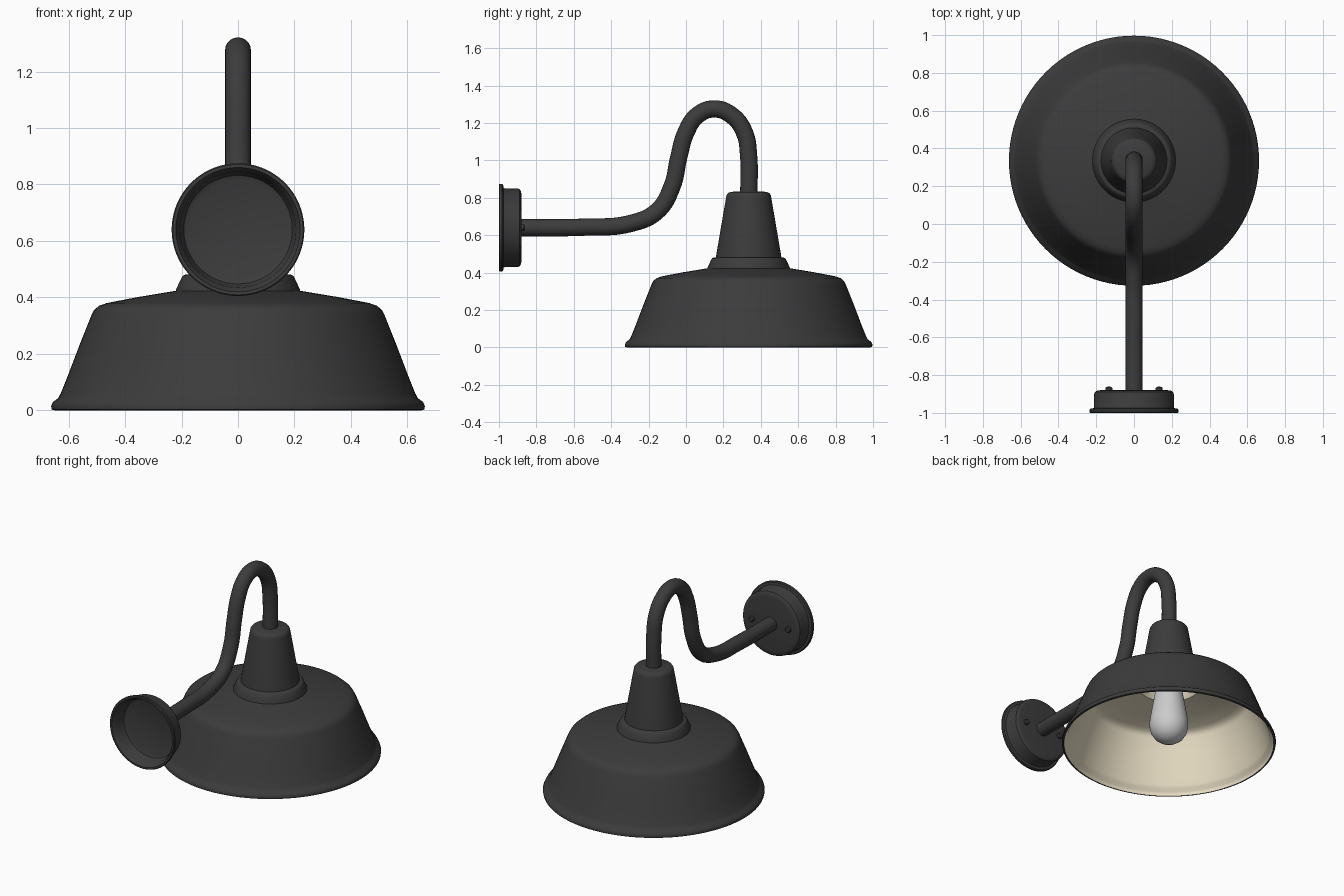
import bpy, bmesh, math

if "Cube" in bpy.data.objects:
    bpy.data.objects.remove(bpy.data.objects["Cube"])

AXIS_Y = 0.335   # shade axis
PLATE_Z = 0.64   # wall plate height


def material(name, rgb):
    m = bpy.data.materials.new(name)
    m.diffuse_color = (*rgb, 1)
    m.use_nodes = True
    m.node_tree.nodes["Principled BSDF"].inputs["Base Color"].default_value = m.diffuse_color
    return m


DARK = material("dark_metal", (0.045, 0.045, 0.045))
CREAM = material("cream_enamel", (0.82, 0.74, 0.56))
WHITE = material("bulb_glass", (0.85, 0.85, 0.83))


def finish(ob, mat, angle=35):
    ob.data.materials.append(mat)
    bpy.ops.object.select_all(action='DESELECT')
    ob.select_set(True)
    bpy.context.view_layer.objects.active = ob
    bpy.ops.object.shade_smooth_by_angle(angle=math.radians(angle))


def lathe(name, profile, mat, loc, rot=(0, 0, 0), n=96):
    """Spin (radius, height) points round local z; upward runs face outward."""
    bm = bmesh.new()
    rings = []
    for r, z in profile:
        rings.append([bm.verts.new((r * math.cos(2 * math.pi * j / n),
                                    r * math.sin(2 * math.pi * j / n), z)) for j in range(n)])
    for a, b in zip(rings, rings[1:]):
        for j in range(n):
            k = (j + 1) % n
            bm.faces.new((a[j], a[k], b[k], b[j]))
    bmesh.ops.remove_doubles(bm, verts=bm.verts, dist=1e-5)
    me = bpy.data.meshes.new(name)
    bm.to_mesh(me)
    bm.free()
    ob = bpy.data.objects.new(name, me)
    ob.location, ob.rotation_euler = loc, rot
    bpy.context.collection.objects.link(ob)
    finish(ob, mat)
    return ob


SHADE = (0, AXIS_Y, 0)

# Bell shade with rolled rim
lathe("shade", [(0.648, 0), (0.66, 0.003), (0.662, 0.015), (0.655, 0.03), (0.637, 0.043),
                (0.628, 0.06), (0.60, 0.13), (0.56, 0.235), (0.52, 0.335), (0.51, 0.355),
                (0.493, 0.37), (0.465, 0.38), (0.35, 0.402), (0.21, 0.425)], DARK, SHADE)

# Cream inside of the shade, running up into the neck
lathe("shade_lining", [(0.0, 0.62), (0.13, 0.62), (0.16, 0.46), (0.195, 0.413), (0.35, 0.39),
                       (0.46, 0.368), (0.485, 0.358), (0.50, 0.345), (0.508, 0.33),
                       (0.548, 0.235), (0.588, 0.13), (0.616, 0.06), (0.625, 0.04),
                       (0.642, 0.025), (0.648, 0.012), (0.648, 0)], CREAM, SHADE)

# Flared collar and tapered neck
lathe("collar", [(0.22, 0.422), (0.22, 0.427), (0.20, 0.47), (0.195, 0.477),
                 (0.185, 0.482), (0.16, 0.482)], DARK, SHADE)
lathe("neck", [(0.175, 0.475), (0.174, 0.49), (0.121, 0.80), (0.118, 0.815), (0.11, 0.826),
               (0.095, 0.832), (0.0, 0.836)], DARK, SHADE)

# Bulb and its socket
lathe("bulb", [(0, 0.01), (0.03, 0.013), (0.06, 0.025), (0.09, 0.048), (0.111, 0.083),
               (0.12, 0.125), (0.118, 0.165), (0.109, 0.22), (0.096, 0.30), (0.084, 0.37),
               (0.076, 0.43), (0.07, 0.50), (0, 0.50)], WHITE, SHADE, n=64)
lathe("socket", [(0, 0.495), (0.08, 0.495), (0.08, 0.63)], DARK, SHADE, n=48)

# Wall plate, hollow at the back, turned to face +y
TURN = (-math.pi / 2, 0, 0)
lathe("wall_plate", [(0, 0.095), (0.175, 0.095), (0.192, 0.088), (0.20, 0.07), (0.205, 0.025),
                     (0.216, 0.008), (0.22, 0), (0.231, 0), (0.235, 0.004), (0.235, 0.016),
                     (0.23, 0.022), (0.214, 0.025), (0.211, 0.03), (0.211, 0.098),
                     (0.207, 0.11), (0.195, 0.118), (0.18, 0.12), (0, 0.12)],
      DARK, (0, -1, PLATE_Z), TURN)

# Plate screws
for side, x in (("left", -0.133), ("right", 0.133)):
    lathe("screw_" + side, [(0.018, -0.005), (0.018, 0.012), (0.013, 0.018), (0, 0.019)],
          DARK, (x, -0.88, PLATE_Z), TURN, n=24)

# Gooseneck arm as (y, z) path
PATH = [(-0.89, 0.64), (-0.55, 0.643), (-0.3, 0.662), (-0.155, 0.728), (-0.075, 0.86),
        (-0.038, 1.02), (0.0, 1.15), (0.06, 1.24), (0.15, 1.275), (0.245, 1.24),
        (0.312, 1.15), (0.335, 1.02), (0.335, 0.8)]
cu = bpy.data.curves.new("arm", 'CURVE')
cu.dimensions = '3D'
cu.bevel_depth = 0.046
cu.bevel_resolution = 8
cu.resolution_u = 10
cu.use_fill_caps = True
sp = cu.splines.new('BEZIER')
sp.bezier_points.add(len(PATH) - 1)
for p, (y, z) in zip(sp.bezier_points, PATH):
    p.co = (0, y, z)
    p.handle_left_type = p.handle_right_type = 'AUTO'
arm = bpy.data.objects.new("arm", cu)
bpy.context.collection.objects.link(arm)
bpy.ops.object.select_all(action='DESELECT')
arm.select_set(True)
bpy.context.view_layer.objects.active = arm
bpy.ops.object.convert(target='MESH')
finish(bpy.context.object, DARK)
